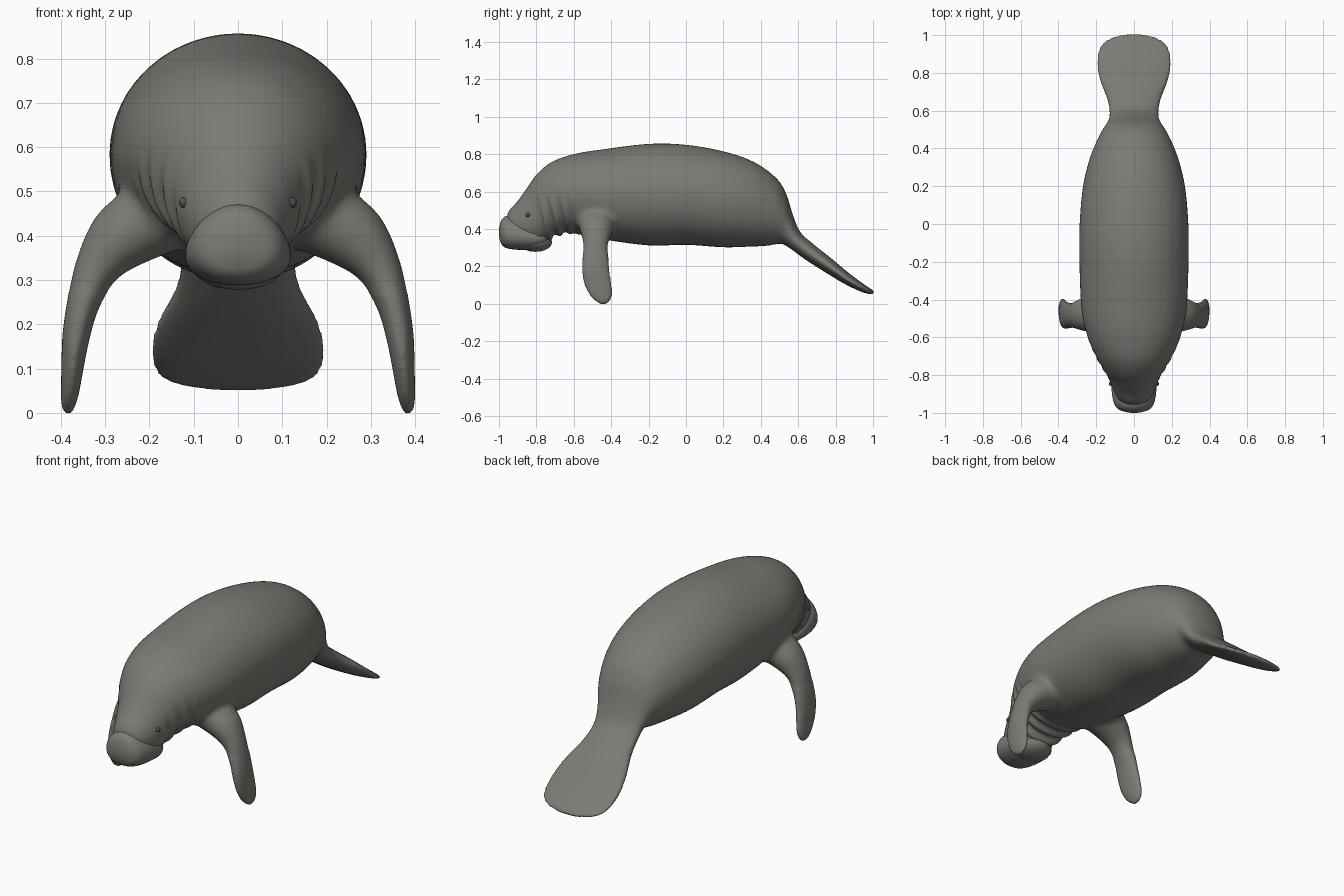
import bpy, bmesh, math
from mathutils import Vector, Matrix

if "Cube" in bpy.data.objects:
    bpy.data.objects.remove(bpy.data.objects["Cube"])

skin = bpy.data.materials.new("grey skin")
skin.diffuse_color = (0.20, 0.20, 0.18, 1)
skin.use_nodes = True
skin.node_tree.nodes["Principled BSDF"].inputs["Base Color"].default_value = skin.diffuse_color
dark = bpy.data.materials.new("dark eye")
dark.diffuse_color = (0.08, 0.08, 0.075, 1)
dark.use_nodes = True
dark.node_tree.nodes["Principled BSDF"].inputs["Base Color"].default_value = dark.diffuse_color


def catmull(p, q, r, s, t):
    return 0.5 * (2 * q + (r - p) * t + (2 * p - 5 * q + 4 * r - s) * t * t
                  + (3 * q - p - 3 * r + s) * t ** 3)


def loft(bm, rings, steps=5, sides=48, taper=0.0, square=1.0):
    """Skin smooth rings given as (centre, half-width vector, half-height vector)."""
    n = len(rings)
    fine = []
    for i in range(n - 1):
        four = [rings[max(0, min(n - 1, i + k))] for k in (-1, 0, 1, 2)]
        for j in range(steps):
            fine.append([catmull(*[f[k] for f in four], j / steps) for k in range(3)])
    fine.append(rings[-1])
    loops = []
    for c, u, v in fine:
        loop = []
        for k in range(sides):
            a = math.tau * k / sides
            co, si = math.cos(a), math.sin(a)
            if si < 0:
                co = math.copysign(abs(co) ** square, co)
            loop.append(bm.verts.new(c + u * co * (1 - taper * si) + v * si))
        loops.append(loop)
    for a, b in zip(loops, loops[1:]):
        for k in range(sides):
            m = (k + 1) % sides
            bm.faces.new((a[k], a[m], b[m], b[k]))
    bm.faces.new(loops[0][::-1])
    bm.faces.new(loops[-1])


def profile_rings(rows):
    """Rows of top y, top z, bottom y, bottom z, half-width."""
    out = []
    for yt, zt, yb, zb, w in rows:
        top, low = Vector((0, yt, zt)), Vector((0, yb, zb))
        out.append(((top + low) / 2, Vector((w, 0, 0)), (top - low) / 2))
    return out


def finish(name, bm, mat=skin):
    bmesh.ops.recalc_face_normals(bm, faces=bm.faces[:])
    me = bpy.data.meshes.new(name)
    bm.to_mesh(me)
    bm.free()
    me.materials.clear()
    me.materials.append(mat)
    for p in me.polygons:
        p.use_smooth = True
        p.material_index = 0
    ob = bpy.data.objects.new(name, me)
    bpy.context.collection.objects.link(ob)
    return ob


# Head, trunk and paddle tail
bm = bmesh.new()
loft(bm, profile_rings([
    (-.96, .46, -.93, .36, .05), (-.945, .50, -.90, .32, .085),
    (-.90, .55, -.83, .305, .115), (-.85, .62, -.77, .315, .137),
    (-.80, .69, -.72, .345, .168), (-.72, .757, -.68, .365, .203),
    (-.60, .80, -.60, .375, .245), (-.45, .825, -.45, .345, .278),
    (-.20, .855, -.20, .312, .289), (0, .85, 0, .315, .288),
    (.20, .815, .20, .302, .27), (.36, .76, .33, .305, .235),
    (.48, .675, .43, .31, .19), (.535, .59, .49, .32, .158),
    (.57, .48, .52, .318, .138), (.61, .385, .565, .29, .13),
    (.68, .32, .64, .235, .142), (.78, .24, .75, .165, .182),
    (.87, .165, .85, .105, .198), (.95, .105, .935, .065, .178),
    (.988, .08, .98, .052, .125), (1.007, .064, 1.0, .05, .05)]), square=0.88)

# Flippers: x, z, half-thickness, y, half-chord
fl = [(.17, .45, .09, -.475, .11), (.265, .395, .078, -.478, .09),
      (.32, .325, .052, -.483, .070), (.35, .245, .037, -.484, .070),
      (.366, .17, .031, -.482, .074), (.374, .10, .025, -.470, .073),
      (.379, .05, .021, -.456, .062), (.383, .018, .016, -.447, .043),
      (.385, -.002, .008, -.443, .018)]
for side in (1, -1):
    rings = []
    for i, (x, z, t, y, c) in enumerate(fl):
        a, b = fl[max(i - 1, 0)], fl[min(i + 1, len(fl) - 1)]
        out = Vector((a[1] - b[1], 0, b[0] - a[0])).normalized() * t
        out.x *= side
        rings.append((Vector((side * x, y, z)), Vector((0, c, 0)), out))
    loft(bm, rings, sides=32)
raw = finish("body_source", bm)

# Fuse the trunk and flippers into one skin
mod = raw.modifiers.new("fuse", 'REMESH')
mod.mode = 'VOXEL'
mod.voxel_size = 0.009
mod = raw.modifiers.new("soften", 'SMOOTH')
mod.factor = 0.5
mod.iterations = 5
fused = bpy.data.meshes.new_from_object(
    raw.evaluated_get(bpy.context.evaluated_depsgraph_get()))
bpy.data.objects.remove(raw)
bm = bmesh.new()
bm.from_mesh(fused)
bpy.data.meshes.remove(fused)

# Soft shoulder blend
near = [v for v in bm.verts if abs(v.co.x) > .14 and -.64 < v.co.y < -.32
        and .27 < v.co.z < .56]
for i in range(20):
    bmesh.ops.smooth_vert(bm, verts=near, factor=0.5,
                          use_axis_x=True, use_axis_y=True, use_axis_z=True)

# Neck folds
bm.normal_update()
for v in bm.verts:
    y, z = v.co.y, v.co.z
    f = max(0, 1 - ((y + .70) / .12) ** 2) * max(0, min(1, (.60 - z) / .15))
    if f > 0:
        wave = math.sin(math.tau * (y + .25 * (z - .4)) / .058)
        v.co += v.normal * f * (.009 * wave - .003)
finish("body", bm)

# Muzzle pad
bm = bmesh.new()
loft(bm, profile_rings([
    (-1.0, .385, -1.0, .365, .01), (-.997, .415, -.995, .34, .04),
    (-.982, .455, -.982, .312, .080), (-.945, .472, -.95, .295, .105),
    (-.88, .46, -.88, .288, .117), (-.80, .42, -.80, .295, .113),
    (-.75, .385, -.75, .315, .08), (-.735, .355, -.735, .34, .02)]),
    taper=0.15, square=0.9)
finish("muzzle", bm)

# Lower jaw
bm = bmesh.new()
bmesh.ops.create_uvsphere(bm, u_segments=40, v_segments=24, radius=1,
                          matrix=Matrix.Translation((0, -.805, .328))
                          @ Matrix.Diagonal((.10, .088, .05, 1)))
finish("lower_jaw", bm)

# Eyes
for side, name in ((1, "left_eye"), (-1, "right_eye")):
    bm = bmesh.new()
    bmesh.ops.create_uvsphere(bm, u_segments=16, v_segments=10, radius=.012,
                              matrix=Matrix.Translation((side * .121, -.845, .475)))
    finish(name, bm, dark)
